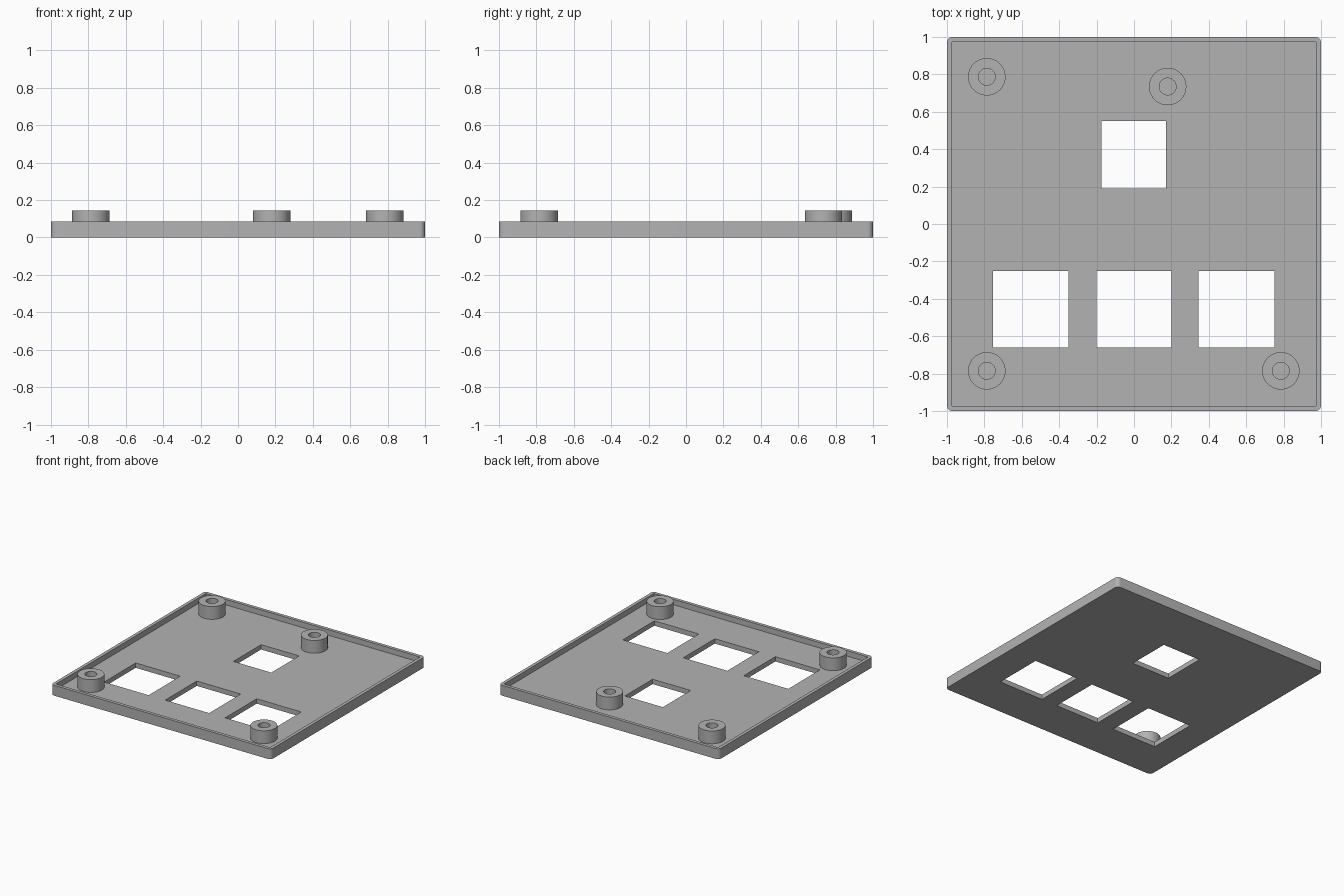
import bpy
import bmesh
import math
from mathutils import Matrix, Vector

cube = bpy.data.objects.get("Cube")
if cube:
    bpy.data.objects.remove(cube, do_unlink=True)

FLOOR, RIM, BOSS = 0.04, 0.085, 0.145

grey = bpy.data.materials.new("plain grey")
grey.use_nodes = True
colour = (0.45, 0.45, 0.45, 1)
grey.diffuse_color = colour
grey.node_tree.nodes["Principled BSDF"].inputs["Base Color"].default_value = colour


def add_object(name, bm):
    mesh = bpy.data.meshes.new(name)
    bmesh.ops.recalc_face_normals(bm, faces=bm.faces)
    bm.to_mesh(mesh)
    bm.free()
    mesh.materials.append(grey)
    obj = bpy.data.objects.new(name, mesh)
    bpy.context.collection.objects.link(obj)
    return obj


def smooth(obj):
    bpy.ops.object.select_all(action="DESELECT")
    obj.select_set(True)
    bpy.context.view_layer.objects.active = obj
    bpy.ops.object.shade_smooth_by_angle(angle=math.radians(30))


def box(name, x0, x1, y0, y1, z0, z1, radius=0):
    bm = bmesh.new()
    centre = Vector((x0 + x1, y0 + y1, z0 + z1)) / 2
    size = Matrix.Diagonal((x1 - x0, y1 - y0, z1 - z0, 1))
    bmesh.ops.create_cube(bm, size=1, matrix=Matrix.Translation(centre) @ size)
    if radius:
        upright = [e for e in bm.edges
                   if abs(e.verts[0].co.z - e.verts[1].co.z) > 0.01]
        bmesh.ops.bevel(bm, geom=upright, offset=radius, segments=6,
                        profile=0.5, affect="EDGES")
    return add_object(name, bm)


def cut(target, cutter):
    cutter.hide_render = True
    mod = target.modifiers.new("cut", "BOOLEAN")
    mod.operation = "DIFFERENCE"
    mod.solver = "EXACT"
    mod.object = cutter
    bpy.context.view_layer.objects.active = target
    bpy.ops.object.modifier_apply(modifier=mod.name)
    bpy.data.objects.remove(cutter, do_unlink=True)


# Shallow tray with rounded outer corners and a thin raised rim
tray = box("tray", -1, 1, -1, 1, 0, RIM, radius=0.03)
cut(tray, box("tray_recess", -0.973, 0.973, -0.973, 0.973, FLOOR, 0.2))

# Rectangular windows through the floor
windows = [(-0.175, 0.17, 0.19, 0.55)]
windows += [(x0, x1, -0.66, -0.25)
            for x0, x1 in ((-0.755, -0.35), (-0.2, 0.2), (0.345, 0.75))]
for bounds in windows:
    cut(tray, box("window_cutter", *bounds, -0.1, 0.2))
smooth(tray)


# Round standoffs, each with a blind screw hole down to the floor
def standoff(name, x, y, sides=40):
    bm = bmesh.new()
    profile = [(0.1, FLOOR), (0.1, BOSS), (0.045, BOSS), (0.045, FLOOR)]
    rings = []
    for r, z in profile:
        rings.append([bm.verts.new((x + r * math.cos(a), y + r * math.sin(a), z))
                      for a in (math.tau * i / sides for i in range(sides))])
    for low, high in zip(rings, rings[1:] + rings[:1]):
        for i in range(sides):
            j = (i + 1) % sides
            bm.faces.new((low[i], low[j], high[j], high[i]))
    smooth(add_object(name, bm))


standoff("back_right_standoff", -0.787, 0.787)
standoff("back_middle_standoff", 0.18, 0.735)
standoff("front_right_standoff", -0.787, -0.785)
standoff("front_left_standoff", 0.785, -0.785)
